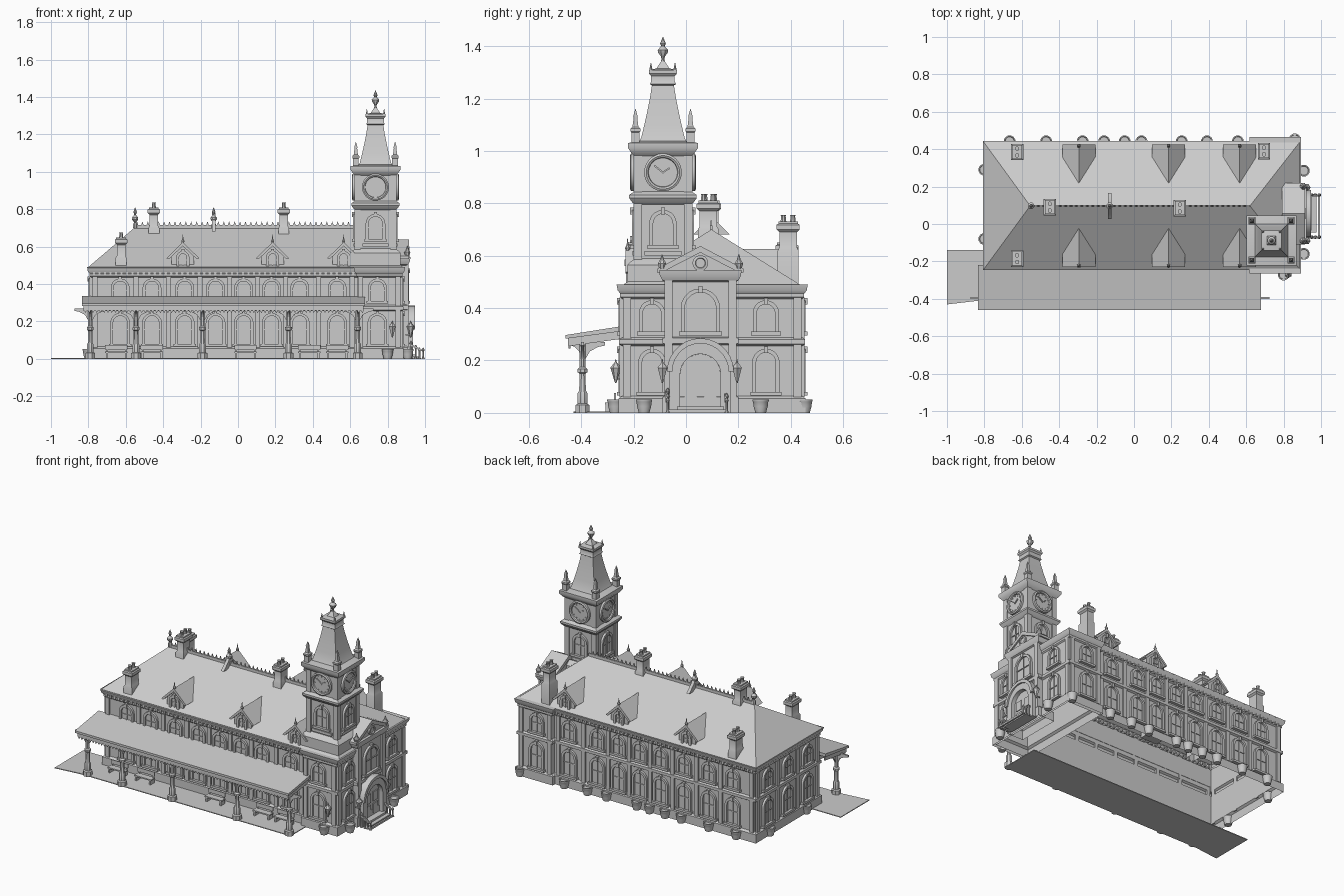
import bpy, bmesh, math
from mathutils import Matrix, Vector

grey = bpy.data.materials.new("light grey stone")
grey.diffuse_color = (0.6, 0.6, 0.6, 1)
parts = {}


def bm_of(name):
    return parts.setdefault(name, bmesh.new())


def F(x, y, z, deg=0):
    """Wall placement: local -y points out of the wall (0 front, 90 right, 180 back, -90 left)."""
    return Matrix.Translation((x, y, z)) @ Matrix.Rotation(math.radians(deg), 4, 'Z')


I = Matrix()


def prism(name, pts, d, M=I):
    """Outline in local x/z, extruded outward by d."""
    bm = bm_of(name)
    a = [bm.verts.new(M @ Vector((u, 0, w))) for u, w in pts]
    b = [bm.verts.new(M @ Vector((u, -d, w))) for u, w in pts]
    n = len(a)
    bm.faces.new(a[::-1])
    bm.faces.new(b)
    for i in range(n):
        bm.faces.new((a[i], a[(i + 1) % n], b[(i + 1) % n], b[i]))


def box(name, x0, x1, y0, y1, z0, z1, M=I):
    prism(name, [(x0, z0), (x1, z0), (x1, z1), (x0, z1)], y1 - y0, M @ Matrix.Translation((0, y1, 0)))


def lathe(name, prof, M=I, n=10):
    bm = bm_of(name)
    rings = [[bm.verts.new(M @ Vector((r * math.cos(2 * math.pi * (k + .5) / n), r * math.sin(2 * math.pi * (k + .5) / n), z)))
              for k in range(n)] for r, z in prof]
    for a, b in zip(rings, rings[1:]):
        for k in range(n):
            bm.faces.new((a[k], a[(k + 1) % n], b[(k + 1) % n], b[k]))
    bm.faces.new(rings[0][::-1])
    bm.faces.new(rings[-1])


def loft(name, x0, x1, y0, y1, prof, cap=False):
    """Rectangular shell following (offset, z) pairs."""
    bm = bm_of(name)
    rings = [[bm.verts.new(p) for p in ((x0 - o, y0 - o, z), (x1 + o, y0 - o, z), (x1 + o, y1 + o, z), (x0 - o, y1 + o, z))]
             for o, z in prof]
    for a, b in zip(rings, rings[1:]):
        for k in range(4):
            bm.faces.new((a[k], a[(k + 1) % 4], b[(k + 1) % 4], b[k]))
    if cap:
        bm.faces.new(rings[-1])


def arch(w, h, n=10):
    """Points of an arch standing on z = 0, right foot to left foot."""
    r = w / 2
    return [(r, 0)] + [(r * math.cos(math.pi * i / n), h - r + r * math.sin(math.pi * i / n)) for i in range(n + 1)] + [(-r, 0)]


def window(M, w=.075, h=.15, name="arched_windows"):
    prism(name, arch(w, h), .003, M)
    prism(name, arch(w + .03, h + .015) + arch(w, h)[::-1], .014, M)
    box(name, -.003, .003, -.008, 0, 0, h - .003, M)
    box(name, -w / 2, w / 2, -.008, 0, h * .5, h * .5 + .005, M)
    box(name, -w / 2 - .022, w / 2 + .022, -.02, 0, -.014, 0, M)
    box(name, -.008, .008, -.02, 0, h - .002, h + .024, M)


# Main walls and end block: plinth, band and cornice in one profile
wall = [(.014, 0), (.014, .055), (0, .065), (0, .255), (.012, .262), (.012, .28), (0, .288),
        (0, .435), (.008, .442), (.008, .455), (.018, .468), (.022, .49)]
loft("main_walls", -.785, .86, -.222, .42, wall)
loft("end_block_walls", .64, .872, -.243, .443, wall, True)

# Hipped roof
bm = bm_of("hip_roof")
ev = [bm.verts.new(p) for p in ((-.807, -.247, .485), (.89, -.247, .485), (.89, .443, .485), (-.807, .443, .485))]
rl, rr = bm.verts.new((-.555, .097, .7)), bm.verts.new((.62, .097, .7))
for f in ((ev[0], ev[1], rr, rl), (ev[1], ev[2], rr), (ev[2], ev[3], rl, rr), (ev[3], ev[0], rl)):
    bm.faces.new(f)

# Ridge cresting with small teeth and finials
box("ridge_crest", -.555, .62, .092, .102, .69, .715)
for i in range(40):
    x = -.54 + i * .029
    prism("ridge_crest", [(x - .008, .712), (x + .008, .712), (x, .735)], .006, F(0, .1, 0))
finial = [(.012, 0), (.012, .02), (.006, .03), (.018, .045), (.018, .055), (.005, .07), (.01, .085), (.001, .11)]
for x in (-.55, -.13):
    lathe("ridge_finials", finial, F(x, .097, .7), 8)
prism("ridge_ornament", [(-.07, .68), (.07, .68), (.02, .73), (0, .78), (-.02, .73)], .02, F(-.14, .097, 0, 90))

# Windows, pilasters and eave brackets along the long sides
cols = [-.63, -.46, -.285, -.12, .03, .18, .33, .53]
for y, a, ye in ((-.222, 0, -.243), (.42, 180, .443)):
    for x in cols + [.745]:
        yy = ye if x > .64 else y
        window(F(x, yy, .08, a))
        window(F(x, yy, .31, a), .07, .105)
    for x in [-.765] + [(p + q) / 2 for p, q in zip(cols, cols[1:])] + [.61, .655, .855]:
        box("pilasters", -.013, .013, -.01, 0, .06, .44, F(x, ye if x > .64 else y, 0, a))
    for i in range(48):
        box("eave_brackets", -.006, .006, -.015, 0, .445, .47, F(-.77 + i * .0295, y, 0, a))
for y in (-.1, .1, .3):
    window(F(-.785, y, .08, -90))
    window(F(-.785, y, .31, -90), .07, .105)
for y in (-.205, 0, .2, .4):
    box("pilasters", -.013, .013, -.01, 0, .06, .44, F(-.785, y, 0, -90))
for y in (-.13, .305):
    window(F(.872, y, .08, 90))
    window(F(.872, y, .31, 90), .07, .105)
for y in (-.225, .425):
    box("pilasters", -.015, .015, -.01, 0, .06, .44, F(.872, y, 0, 90))

# Entrance pavilion with pediment, portal and steps
loft("entrance_pavilion", .8, .9, -.08, .19, [(.01, 0), (.01, .06), (0, .07), (0, .26), (.01, .265), (.01, .285), (0, .29),
     (0, .5), (.01, .505), (.02, .525), (.022, .545)], True)
E = F(.9, .055, 0, 90)
prism("pediment", [(-.15, .54), (.15, .54), (0, .62)], .09, F(.815, .055, 0, 90))
prism("pediment", [(-.165, .535), (-.15, .535), (0, .612), (.15, .535), (.165, .535), (.165, .55), (0, .637), (-.165, .55)], .125, F(.79, .055, 0, 90))
lathe("pediment", [(.03, 0), (.03, .012), (.02, .014), (.018, .008)], F(.904, .055, .572, 90) @ Matrix.Rotation(math.pi / 2, 4, 'X'), 16)
for u in (-.122, .122):
    box("pavilion_pilasters", u - .015, u + .015, -.012, 0, .06, .505, E)
    lathe("pavilion_urns", [(.012, 0), (.018, .02), (.008, .035), (.002, .055)], E @ F(u * 1.2, -.005, .55), 8)
window(F(.9, .055, .31, 90), .12, .15, "grand_window")
prism("entrance_portal", arch(.235, .275, 14) + arch(.155, .225, 14)[::-1], .035, E)
prism("entrance_portal", arch(.255, .285, 14)[1:-1] + arch(.215, .265, 14)[1:-1][::-1], .045, E)
prism("entrance_door", arch(.155, .225), .008, E)
for u in (-.037, .037):
    for z in (.035, .11):
        box("entrance_door", u - .024, u + .024, -.013, 0, z, z + .06, E)
box("entrance_steps", -.1, .1, -.075, 0, 0, .012, E)
box("entrance_steps", -.09, .09, -.05, 0, .012, .024, E)
for u in (-.125, .1):
    prism("step_railings", [(.92, .07), (.985, .04), (.985, .05), (.92, .082)], .008, F(0, .055 + u, 0))
    for x, h in ((.925, .095), (.95, .075), (.97, .06), (.99, .06)):
        lathe("step_railings", [(.01, 0), (.005, .01), (.005, h - .02), (.009, h - .012), (.002, h)], F(x, .055 + u, 0), 8)
box("step_railings", .984, .994, -.07, .155, .0, .012)

# Clock tower
TX, TY, H = .735, -.088, .105
loft("clock_tower", TX - H, TX + H, TY - H, TY + H, [(.03, .49), (.03, .565), (.015, .58), (0, .59), (0, .795), (.012, .803),
     (.024, .82), (.024, .832), (.004, .845), (.004, .98), (.014, .99), (.028, 1.01), (.028, 1.03), (-.01, 1.038)], True)
loft("tower_roof", TX - H, TX + H, TY - H, TY + H, [(-.012, 1.03), (-.022, 1.05), (-.034, 1.1), (-.045, 1.15), (-.055, 1.2),
     (-.063, 1.25), (-.055, 1.255), (-.06, 1.265), (-.06, 1.285), (-.052, 1.295), (-.052, 1.308), (-.08, 1.315), (-.1, 1.345)], True)
lathe("tower_finial", [(.012, 1.33), (.006, 1.35), (.008, 1.36), (.02, 1.375), (.022, 1.385), (.007, 1.4), (.012, 1.41), (.001, 1.435)], F(TX, TY, 0), 8)
for sx in (-1, 1):
    for sy in (-1, 1):
        lathe("tower_pinnacles", [(.022, 0), (.022, .04), (.027, .045), (.027, .055), (.016, .062), (.01, .095), (.012, .102), (.001, .13)],
              F(TX + sx * .105, TY + sy * .105, 1.03), 4)
        lathe("tower_roof_spikes", [(.006, 0), (.006, .01), (.001, .035)], F(TX + sx * .046, TY + sy * .046, 1.3), 6)
        cx, cy = TX + sx * .096, TY + sy * .096
        box("tower_corner_piers", cx - .016, cx + .016, cy - .016, cy + .016, .585, 1.0)
for a in (0, 90, 180, -90):
    T = F(TX, TY, 0, a) @ Matrix.Translation((0, -H, 0))
    window(T @ F(0, 0, .64), .075, .12, "tower_windows")
    box("tower_windows", -.07, .07, -.012, 0, .6, .618, T)
    C = T @ F(0, -.003, .918) @ Matrix.Rotation(math.pi / 2, 4, 'X')
    lathe("clock_faces", [(.072, 0), (.072, .014), (.064, .018), (.057, .014), (.055, .006)], C, 28)
    for i in range(12):
        box("clock_faces", -.002, .002, .044, .052, .005, .009, C @ Matrix.Rotation(i * math.pi / 6, 4, 'Z'))
    for ang, l in ((.9, .042), (-1.0, .03)):
        box("clock_hands", -.003, .003, -.004, l, .006, .012, C @ Matrix.Rotation(ang, 4, 'Z'))

# Dormers on both roof slopes
for x in (-.295, .185, .565):
    for y, a in ((-.02, 0), (.214, 180)):
        M = F(x, y, 0, a)
        prism("dormers", [(-.06, .45), (.06, .45), (.06, .56), (0, .61), (-.06, .56)], .195, M)
        prism("dormer_roofs", [(-.088, .538), (-.075, .533), (0, .603), (.075, .533), (.088, .538), (0, .625)], .21, M)
        window(M @ F(0, -.195, .492), .04, .07, "dormer_windows")
        lathe("dormer_finials", [(.006, 0), (.01, .015), (.004, .025), (.001, .05)], M @ F(0, -.203, .615), 6)

# Chimneys with caps and pots
for x, y, z0, z1 in ((-.625, .385, .45, .65), (-.625, -.185, .45, .65), (-.45, .09, .6, .81), (.245, .085, .6, .81), (.695, .39, .45, .73)):
    loft("chimneys", x - .023, x + .023, y - .034, y + .034, [(.006, z0), (.006, z1 - .11), (0, z1 - .1), (0, z1 - .04),
         (.01, z1 - .03), (.01, z1 - .012), (.003, z1 - .008), (.003, z1)], True)
    for s in (-.018, .018):
        lathe("chimney_pots", [(.012, 0), (.009, .02), (.012, .026)], F(x, y + s, z1), 8)

# Platform canopy with posts and curved brackets
prism("canopy_roof", [(-.22, .335), (-.46, .297), (-.46, .283), (-.22, .315)], 1.515, F(-.835, 0, 0, 90))
box("canopy_fascia", -.825, .67, -.45, -.44, .258, .29)
for x in (-.825, .662):
    prism("canopy_fascia", [(-.445, .255), (-.23, .285), (-.23, .32), (-.445, .29)], .008, F(x, 0, 0, 90))
for i in range(75):
    x = -.815 + i * .02
    prism("canopy_fascia", [(x - .008, .26), (x, .245), (x + .008, .26)], .008, F(0, -.441, 0))
box("canopy_beam", -.815, .665, -.405, -.385, .255, .29)
curve = [(0, .16), (.008, .2), (.028, .235), (.06, .252), (.085, .257), (.085, .27), (0, .27)]
for x in (-.79, -.545, -.19, .27, .64):
    lathe("canopy_posts", [(.028, 0), (.028, .03), (.02, .035), (.02, .075), (.014, .085), (.012, .15), (.02, .155), (.02, .168), (.012, .175), (.012, .27)], F(x, -.395, 0), 8)
    for a in (0, 90, 180, -90):
        k = .5 if a == -90 else 1
        prism("canopy_brackets", [(u * k, w) for u, w in curve], .01, F(x, -.395, 0, a) @ Matrix.Translation((0, .005, 0)))
    prism("canopy_rafters", [(-.395, .265), (-.22, .285), (-.22, .315), (-.395, .29)], .012, F(x, 0, 0, 90))

# Platform slab, reaching past the left end
bm = bm_of("platform")
top = [bm.verts.new((x, y, .005)) for x, y in ((-1, -.43), (-.83, -.41), (.66, -.41), (.66, -.14), (-1, -.14))]
ext = bmesh.ops.extrude_face_region(bm, geom=[bm.faces.new(top)])
bmesh.ops.translate(bm, verts=[v for v in ext["geom"] if isinstance(v, bmesh.types.BMVert)], vec=(0, 0, -.005))

# Benches, planters and wall lanterns
for x in (-.65, -.46, .04, .38, .53):
    B = F(x, -.29, 0)
    box("benches", -.06, .06, -.02, .02, .032, .04, B)
    box("benches", -.06, .06, .016, .022, .05, .075, B)
    for u in (-.05, .05):
        box("benches", u - .005, u + .005, -.018, .022, 0, .035, B)
        box("benches", u - .004, u + .004, .016, .022, .035, .075, B)
tub = [(.021, 0), (.028, .025), (.03, .042), (.032, .045), (.032, .052), (.026, .052), (.024, .045)]
for x, y in [(x, .442) for x in (-.665, -.47, -.275, -.16, -.05, .04, .255, .39, .555)] + [
        (-.8, -.08), (-.8, .29), (.908, .285), (.908, -.16), (.86, .452), (.8, -.27)]:
    lathe("planter_tubs", tub, F(x, y, 0), 12)
for x, y, a in ((.825, -.25, 0), (.905, -.09, 90), (.905, .195, 90)):
    L = F(x, y, 0, a)
    box("lantern_arms", -.003, .003, -.02, .01, .125, .132, L)
    lathe("wall_lanterns", [(.003, .115), (.008, .13), (.019, .168), (.021, .172), (.01, .186), (.005, .19), (.001, .205)], L @ F(0, -.018, 0), 6)

# Turn each collected part into an object
for name, bm in parts.items():
    bmesh.ops.recalc_face_normals(bm, faces=bm.faces)
    me = bpy.data.meshes.new(name)
    bm.to_mesh(me)
    bm.free()
    me.materials.append(grey)
    me.polygons.foreach_set("use_smooth", [True] * len(me.polygons))
    me.set_sharp_from_angle(angle=math.radians(35))
    bpy.context.collection.objects.link(bpy.data.objects.new(name, me))
